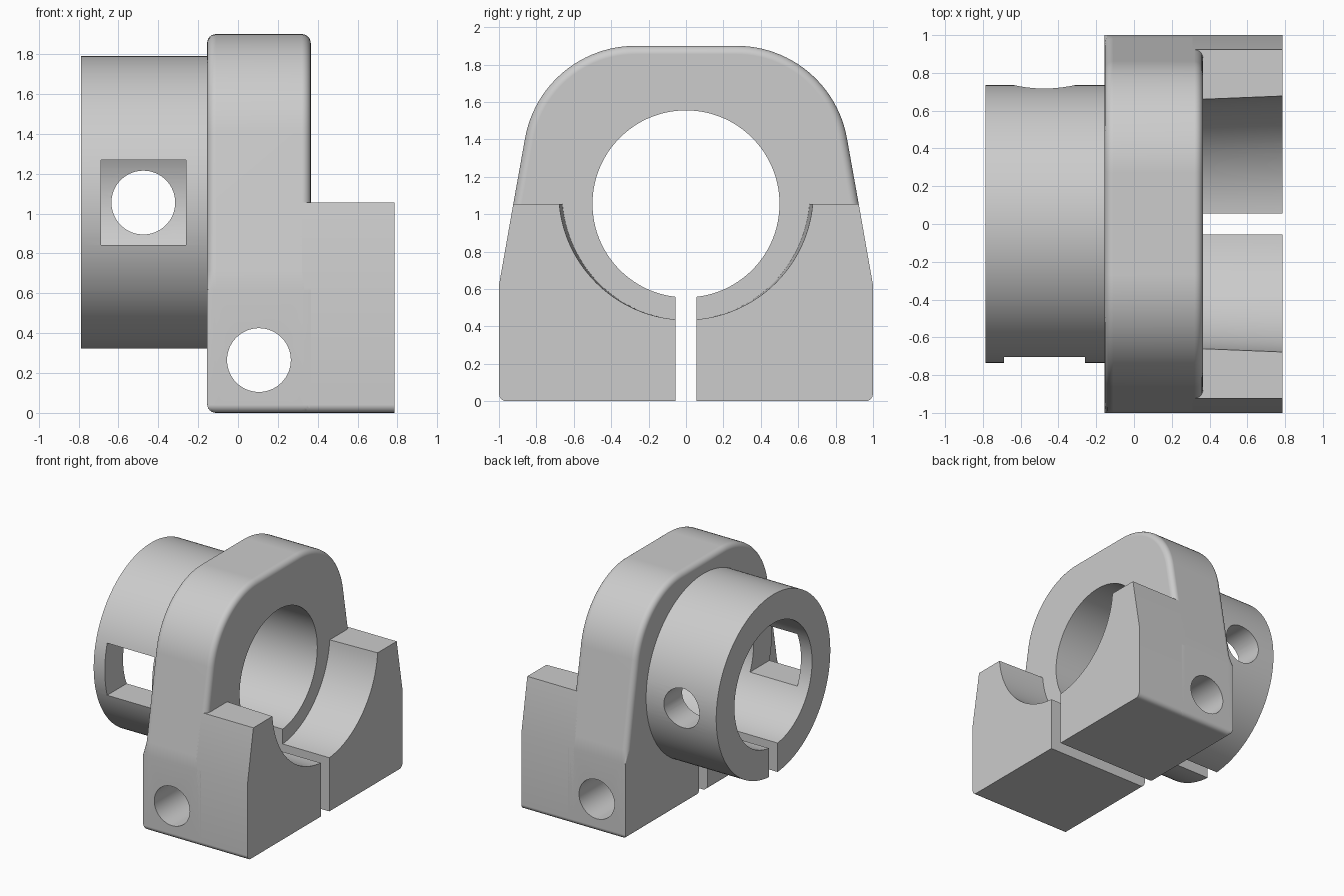
import bpy, bmesh
from math import sin, cos, tan, pi, radians

cube = bpy.data.objects.get("Cube")
if cube:
    bpy.data.objects.remove(cube, do_unlink=True)

AXIS_Z = 1.055                       # height of the bore
BACK, STEP, FRONT = -0.155, 0.365, 0.785
SLOPE = radians(10)
FILLET = 0.045

grey = bpy.data.materials.new("light_grey")
grey.use_nodes = True
grey.diffuse_color = (0.604, 0.604, 0.604, 1)
grey.node_tree.nodes["Principled BSDF"].inputs["Base Color"].default_value = grey.diffuse_color


def loft(name, rings):
    """Closed solid through rings of (x, [(y, z), ...])."""
    bm = bmesh.new()
    loops = [[bm.verts.new((x, y, z)) for y, z in pts] for x, pts in rings]
    n = len(loops[0])
    for a, b in zip(loops, loops[1:]):
        for i in range(n):
            j = (i + 1) % n
            bm.faces.new((a[i], a[j], b[j], b[i]))
    bm.faces.new(loops[0])
    bm.faces.new(loops[-1])
    bmesh.ops.recalc_face_normals(bm, faces=bm.faces)
    mesh = bpy.data.meshes.new(name)
    bm.to_mesh(mesh)
    bm.free()
    mesh.materials.append(grey)
    obj = bpy.data.objects.new(name, mesh)
    bpy.context.collection.objects.link(obj)
    return obj


def ellipse(ry, rz, zc, n=128):
    return [(ry * cos(2 * pi * i / n), zc + rz * sin(2 * pi * i / n)) for i in range(n)]


def box(name, x0, x1, y0, y1, z0, z1):
    ring = [(y0, z0), (y1, z0), (y1, z1), (y0, z1)]
    return loft(name, [(x0, ring), (x1, ring)])


def cross_cylinder(name, x, z, r, y0, y1):
    bpy.ops.mesh.primitive_cylinder_add(vertices=64, radius=r, depth=y1 - y0,
                                        location=(x, (y0 + y1) / 2, z), rotation=(pi / 2, 0, 0))
    obj = bpy.context.object
    obj.name = name
    obj.data.materials.append(grey)
    return obj


def activate(obj):
    bpy.ops.object.select_all(action="DESELECT")
    obj.select_set(True)
    bpy.context.view_layer.objects.active = obj


def cut(obj, cutters):
    for c in cutters:
        mod = obj.modifiers.new("cut", "BOOLEAN")
        mod.operation = "DIFFERENCE"
        mod.solver = "EXACT"
        mod.object = c
        activate(obj)
        bpy.ops.object.modifier_apply(modifier=mod.name)


def side_y(z):
    return 1 - (z - 0.62) * tan(SLOPE)


# Half outline from bottom to top: y, z, outward angle, fillet weight
half = []
for i in range(5):
    a = -pi / 2 + i * pi / 8
    half.append((0.96 + 0.04 * cos(a), 0.04 + 0.04 * sin(a), a, 0))
half.append((1, 0.62, 0, 0))
for z in (0.72, AXIS_Z):
    half.append((side_y(z), z, SLOPE, 1))
for i in range(25):
    a = SLOPE + (pi / 2 - SLOPE) * i / 24
    half.append((0.27 + 0.6 * cos(a), 1.3 + 0.6 * sin(a), a, 1))


def mirrored(pts):
    return pts + [(-y, z) for y, z in reversed(pts)]


def outline(inset):
    """Body outline, pulled in along the top and sides and raised at the bottom."""
    return mirrored([(y - inset * w * cos(a), max(z - inset * w * sin(a), inset))
                     for y, z, a, w in half])


# Upright clamp body with rounded rims, ordered from back to front
rims = [(FILLET * (1 - sin(a)), outline(FILLET * (1 - cos(a))))
        for a in [i * pi / 12 for i in range(7)]]
rings = [(BACK + d, pts) for d, pts in reversed(rims)]
rings += [(STEP - d, pts) for d, pts in rims]
body = loft("clamp_body", rings)

# Half-height foot, embedded in the body behind the step
foot_ring = mirrored([p[:2] for p in half[:6]] + [(side_y(AXIS_Z), AXIS_Z)])
foot = loft("front_foot", [(STEP - 0.055, foot_ring), (FRONT, foot_ring)])

# Round sleeve, embedded in the back of the body
sleeve_ring = ellipse(0.735, 0.735, AXIS_Z)
sleeve = loft("sleeve", [(-0.787, sleeve_ring), (BACK + 0.06, sleeve_ring)])

# Cutters
bore_ring = ellipse(0.5, 0.5, AXIS_Z)
bore = loft("bore_cutter", [(-1.5, bore_ring), (1.5, bore_ring)])
slit = box("slit_cutter", -1.4, 1.4, -0.055, 0.055, -0.5, 0.9)
recess = loft("recess_cutter", [(STEP - 0.005, ellipse(0.663, 0.68, 1.115)),
                                (0.9, ellipse(0.685, 0.68, 1.115))])
bolt_hole = cross_cylinder("bolt_hole_cutter", 0.105, 0.265, 0.16, -1.5, 1.5)
window = box("window_cutter", -0.687, -0.26, -1.2, -0.2, 0.843, 1.268)
round_hole = cross_cylinder("round_hole_cutter", -0.475, AXIS_Z, 0.16, 0.2, 1.2)

cut(body, [bore, slit, bolt_hole])
cut(foot, [bore, recess, slit])
cut(sleeve, [bore, slit, window, round_hole])

for c in (bore, slit, recess, bolt_hole, window, round_hole):
    bpy.data.objects.remove(c, do_unlink=True)

# Smooth curves, crisp edges
for part in (body, foot, sleeve):
    activate(part)
    bpy.ops.object.shade_smooth_by_angle(angle=radians(30))
    weighted = part.modifiers.new("weighted_normals", "WEIGHTED_NORMAL")
    weighted.keep_sharp = True
